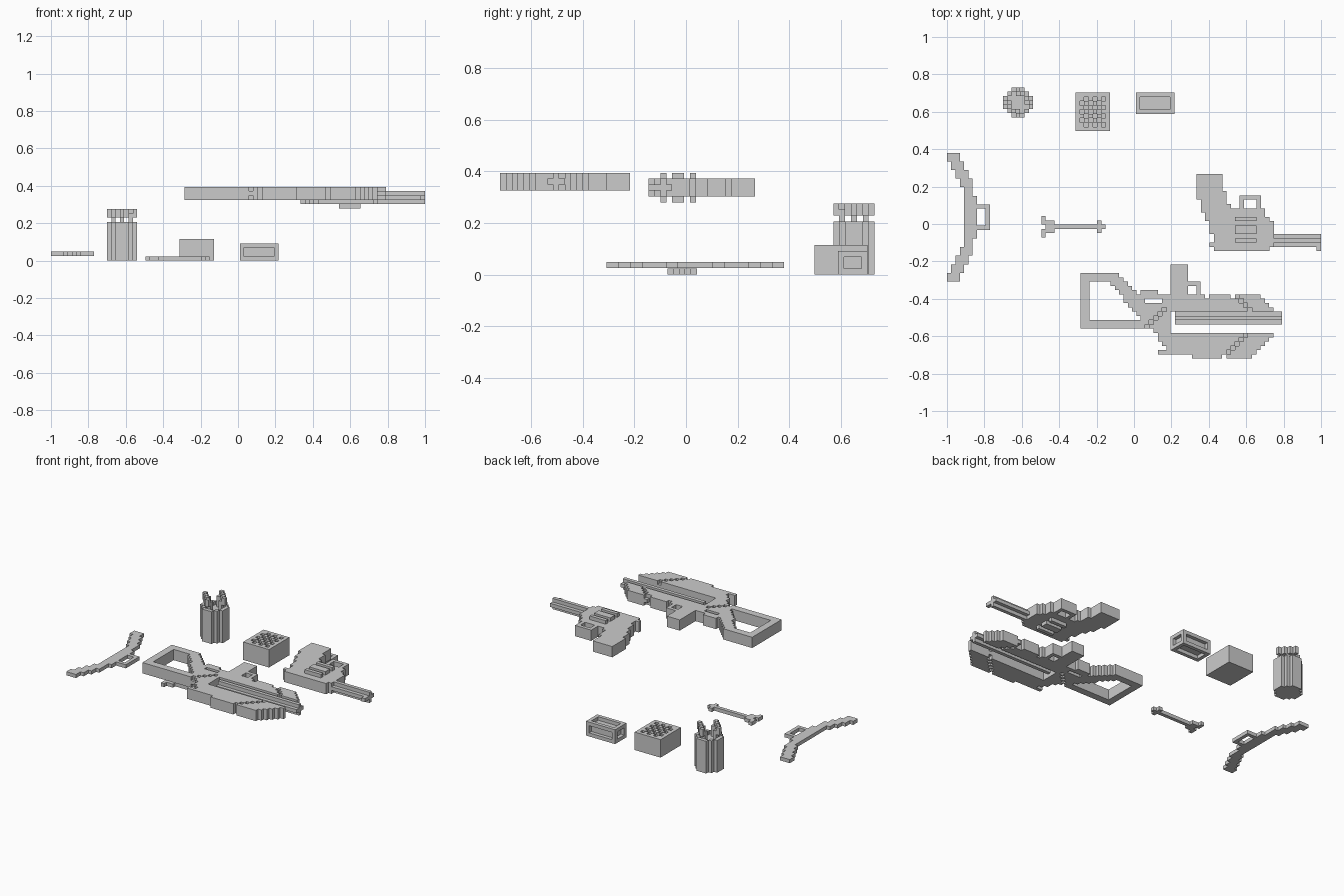
import bpy, bmesh
from mathutils import Vector
from mathutils.geometry import intersect_point_tri_2d

U = 0.0229  # edge length of one block

cube = bpy.data.objects.get("Cube")
if cube:
    bpy.data.objects.remove(cube)

grey = bpy.data.materials.new("plain_grey")
grey.use_nodes = True
colour = (0.6, 0.6, 0.6, 1)
grey.diffuse_color = colour
for node in grey.node_tree.nodes:
    if node.type == 'BSDF_PRINCIPLED':
        node.inputs["Base Color"].default_value = colour


def rect(x0, y0, x1, y1):
    return {(i, j) for i in range(x0, x1) for j in range(y0, y1)}


def inside(x, y, outline):
    hit = False
    for (ax, ay), (bx, by) in zip(outline, outline[1:] + outline[:1]):
        if (ay > y) != (by > y) and x < ax + (y - ay) * (bx - ax) / (by - ay):
            hit = not hit
    return hit


def fill(*outline):
    """Cells whose centres lie inside an outline, giving stepped edges."""
    pts = list(outline)
    xs, ys = zip(*pts)
    area = rect(int(min(xs)), int(min(ys)), int(max(xs)) + 1, int(max(ys)) + 1)
    return {(i, j) for i, j in area if inside(i + .5, j + .5, pts)}


def layers(cells, low, high):
    return {(i, j, k) for i, j in cells for k in range(low, high)}


def plus_bar(x0, x1, y0):
    """Long barrel with a plus-shaped section, three blocks across."""
    return layers(rect(x0, y0, x1, y0 + 3), 1, 2) | layers(rect(x0, y0 + 1, x1, y0 + 2), 0, 3)


def build(name, blocks, origin):
    """Turn blocks into one shell that has only the outer faces."""
    bm = bmesh.new()
    verts = {}

    def vert(p):
        if p not in verts:
            verts[p] = bm.verts.new(Vector(p) * U)
        return verts[p]

    for b in sorted(blocks):
        for axis in range(3):
            u, v = (axis + 1) % 3, (axis + 2) % 3
            for side in (0, 1):
                near = list(b)
                near[axis] += 2 * side - 1
                if tuple(near) in blocks:
                    continue
                ring = []
                for du, dv in ((0, 0), (1, 0), (1, 1), (0, 1)):
                    p = list(b)
                    p[axis] += side
                    p[u] += du
                    p[v] += dv
                    ring.append(vert(tuple(p)))
                bm.faces.new(ring if side else ring[::-1])
    mesh = bpy.data.meshes.new(name)
    bm.to_mesh(mesh)
    bm.free()
    mesh.materials.append(grey)
    obj = bpy.data.objects.new(name, mesh)
    obj.location = origin
    bpy.context.collection.objects.link(obj)


# Rifle: stock, body and lower blade, with trigger guard and grips
body = fill((0, 7), (0, 20), (8.2, 20), (15.2, 13), (21, 13), (21, 15), (41.2, 15),
            (45.2, 11), (21, 11), (21, 6), (45, 6), (45, 5), (40, 0), (26, 0),
            (26, 1), (18, 1), (18, 2), (20, 2), (17, 7))
body -= fill((2, 9), (2, 18), (7, 18), (14, 9))
body |= rect(14, 15, 18, 16) | rect(13, 14, 21, 15) | rect(19, 13, 21, 15)
body |= rect(21, 15, 25, 22) | rect(25, 17, 27, 18) | rect(27, 15, 28, 18)
body -= {(29, 14), (35, 14), (33, 0)}
# Diagonal grooves on both faces
grooves = {(33 + n, n) for n in range(6)} | {(15 + n, 7 + n) for n in range(5)}
grooves |= {(36 + n, 14 - n) for n in range(4)}
rifle = layers(body, 0, 3) - layers(grooves, 0, 1) - layers(grooves, 2, 3)
build("rifle_body", rifle, (-.285, -.72, .325))
build("rifle_barrel", plus_bar(22, 47, 8), (-.285, -.72, .325))

# Revolver: stepped handle and frame, trigger guard, ridged cylinder
frame = fill((0, 18), (6, 18), (6, 14), (7, 14), (7, 11), (8, 11), (8, 10), (16, 10),
             (16, 8), (17, 8), (17, 7), (18, 7), (18, 1), (17, 1), (17, 0), (4, 0), (4, 1),
             (3, 1), (3, 2), (4, 2), (4, 4), (3, 4), (3, 7), (2, 7), (2, 9), (1, 9), (1, 12), (0, 12))
frame |= rect(10, 10, 15, 13) - rect(11, 10, 14, 12)
ridges = rect(9, 2, 14, 3) | rect(9, 4, 14, 6) | rect(9, 7, 14, 8)
spot = (.335, -.145, .302)
build("revolver_frame", layers(frame, 0, 3) | layers(ridges, -1, 4), spot)
build("revolver_barrel", plus_bar(18, 29, 1) | {(28, 0, 1)}, spot)

# Bow: thin arc with a looped hand grip
arc = {(i, j) for i, j in rect(0, 0, 7, 30)
       if 23.5 < ((i + 19.5) ** 2 + (j - 14.5) ** 2) ** .5 < 26}
grip = rect(7, 12, 10, 18) - rect(7, 13, 9, 17)
build("bow", layers(arc | grip, 1, 2), (-1, -.307, .002))

# Loose arrow
arrow = rect(0, 2, 15, 3) | rect(0, 0, 1, 5) | rect(1, 1, 3, 4) | rect(13, 1, 15, 4)
arrow -= {(0, 2), (14, 1), (14, 3)}
build("arrow", layers(arrow, 0, 1), (-.495, -.072, 0))

# Quiver: round tub with four fletched shafts
disc = {(i, j) for i, j in rect(0, 0, 7, 7) if abs(i - 3) + abs(j - 3) < 5}
well = {(i, j) for i, j in rect(1, 1, 6, 6) if abs(i - 3) + abs(j - 3) < 4}
quiver = layers(disc, 0, 9) - layers(well, 8, 9)
for dx, dy in ((1, 0), (-1, 0), (0, 1), (0, -1)):
    shaft = (3 + 2 * dx, 3 + 2 * dy)
    fins = {(3 + 3 * dx, 3 + 3 * dy), (shaft[0] + dy, shaft[1] + dx)}
    quiver |= layers({shaft}, 8, 11) | layers(fins, 10, 12)
build("quiver", quiver, (-.70, .57, 0))

# Crate with a checkered top
holes = {(i, j) for i, j in rect(1, 1, 7, 8) if (i + j) % 2}
build("crate", layers(rect(0, 0, 8, 9), 0, 5) - layers(holes, 4, 5), (-.312, .497, 0))

# Case with a recessed panel on every side
size = (9, 5, 4)
case = {b for b in layers(rect(0, 0, 9, 5), 0, 4)
        if sum(c in (0, s - 1) for c, s in zip(b, size)) != 1}
build("panelled_case", case, (.01, .588, 0))
